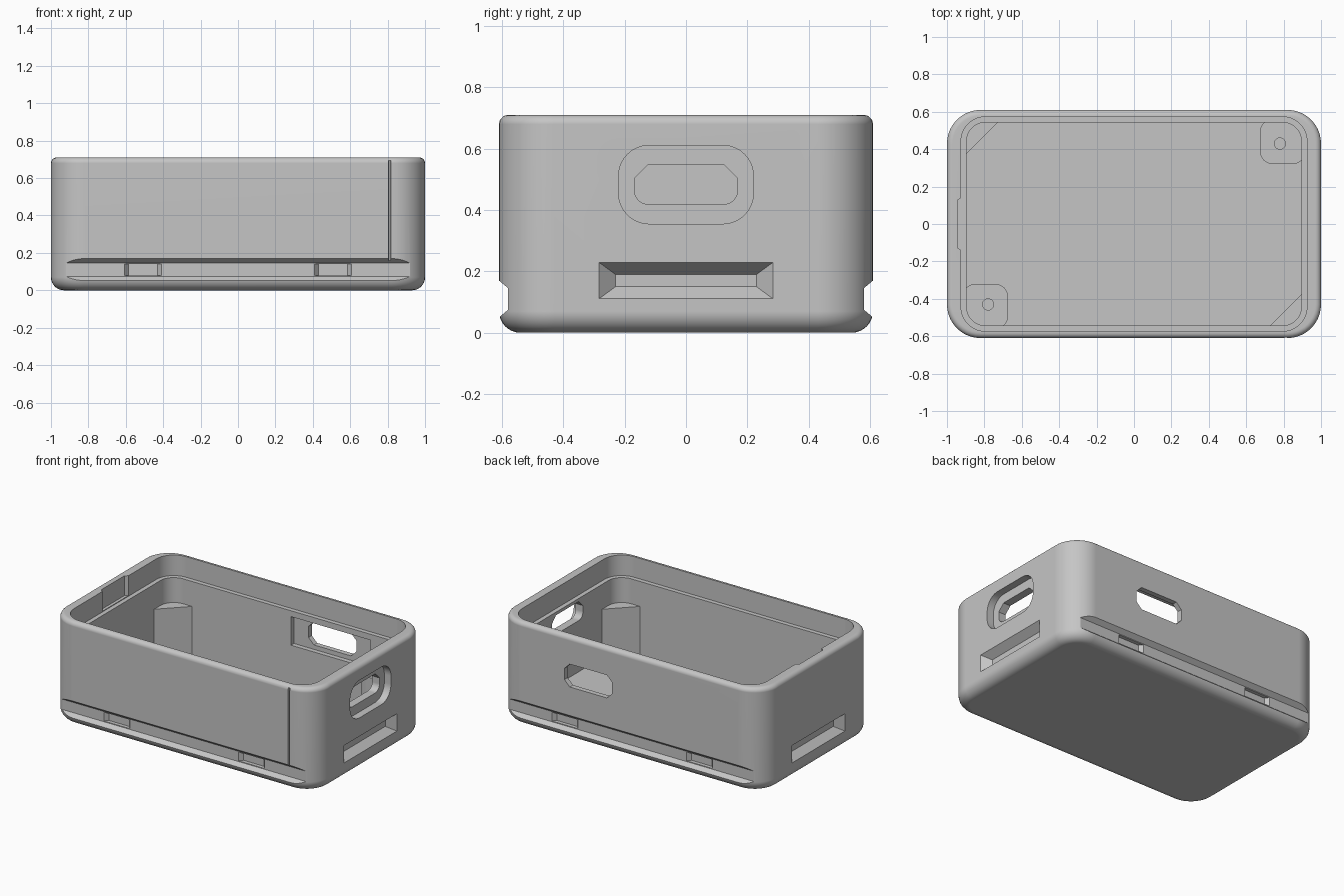
import bpy
import bmesh
from math import cos, sin, pi

cube = bpy.data.objects.get("Cube")
if cube:
    bpy.data.objects.remove(cube, do_unlink=True)

# Single grey plastic
GREY = (0.56, 0.56, 0.56, 1)
plastic = bpy.data.materials.new("grey plastic")
plastic.use_nodes = True
plastic.diffuse_color = GREY
plastic.node_tree.nodes["Principled BSDF"].inputs["Base Color"].default_value = GREY


def outline(cu, cv, hu, hv, r, steps=(10, 10, 10, 10)):
    """Rectangle with rounded corners; one step gives a chamfer."""
    pts = []
    for k, n in enumerate(steps):
        su, sv = ((1, 1), (-1, 1), (-1, -1), (1, -1))[k]
        for i in range(n + 1):
            a = pi / 2 * (k + i / n)
            pts.append((cu + su * (hu - r) + r * cos(a), cv + sv * (hv - r) + r * sin(a)))
    return pts


def rect(u0, u1, v0, v1):
    return [(u0, v0), (u1, v0), (u1, v1), (u0, v1)]


# Map outline coordinates (u, v) and distance d onto each side of the case
def on_x(s):
    return lambda u, v, d: (s * d, u, v)


def on_y(s):
    return lambda u, v, d: (u, s * d, v)


def on_z(s=1):
    return lambda u, v, d: (s * u, s * v, d)


def loft(name, place, sections):
    """Closed solid through a list of (distance, outline) sections."""
    bm = bmesh.new()
    rings = [[bm.verts.new(place(u, v, d)) for u, v in pts] for d, pts in sections]
    for a, b in zip(rings, rings[1:]):
        for i in range(len(a)):
            j = (i + 1) % len(a)
            bm.faces.new((a[i], a[j], b[j], b[i]))
    bm.faces.new(rings[0])
    bm.faces.new(rings[-1])
    bmesh.ops.recalc_face_normals(bm, faces=bm.faces)
    mesh = bpy.data.meshes.new(name)
    bm.to_mesh(mesh)
    bm.free()
    mesh.materials.append(plastic)
    ob = bpy.data.objects.new(name, mesh)
    bpy.context.collection.objects.link(ob)
    return ob


def activate(ob):
    bpy.ops.object.select_all(action='DESELECT')
    ob.select_set(True)
    bpy.context.view_layer.objects.active = ob


def cut(ob, cutters):
    activate(ob)
    for c in cutters:
        c.hide_render = True
        mod = ob.modifiers.new("cut", 'BOOLEAN')
        mod.operation = 'DIFFERENCE'
        mod.solver = 'EXACT'
        mod.object = c
        bpy.ops.object.modifier_apply(modifier=mod.name)
        bpy.data.objects.remove(c, do_unlink=True)


def finish(ob):
    activate(ob)
    bpy.ops.object.shade_smooth_by_angle(angle=pi / 7)
    mod = ob.modifiers.new("flat faces", 'WEIGHTED_NORMAL')
    mod.keep_sharp = True
    bpy.ops.object.modifier_apply(modifier=mod.name)


# Case shell: rounded outside, rim, lid ledge, cavity and floor
HX, HY, R, TOP = 1.0, 0.61, 0.18, 0.71
FLOOR, LEDGE = 0.07, 0.57


def shell(inset, z):
    return z, outline(0, 0, HX - inset, HY - inset, R - inset)


foot, lip = 0.07, 0.03
sections = []
for i in range(9):
    a = pi / 2 * i / 8
    sections.append(shell(foot * (1 - sin(a)), foot * (1 - cos(a))))
for i in range(6):
    a = pi / 2 * i / 5
    sections.append(shell(lip * (1 - cos(a)), TOP - lip + lip * sin(a)))
upper = outline(0, 0, 0.925, 0.573, 0.13)
lower = outline(0, 0, 0.895, 0.543, 0.1)
sections += [(TOP, upper), (LEDGE, upper), (LEDGE, lower), (FLOOR, lower)]
case = loft("case_shell", on_z(), sections)

cutters = []
for s in (-1, 1):
    # Long bevelled grooves low on the front and back
    cutters.append(loft("long_groove", on_y(s), [
        (0.58, rect(-1.1, 1.1, 0.075, 0.145)),
        (0.64, rect(-1.1, 1.1, 0.025, 0.195))]))
    # Small pockets inside the grooves
    for c in (-0.508, 0.508):
        cutters.append(loft("groove_pocket", on_y(s), [
            (0.555, rect(c - 0.078, c + 0.078, 0.08, 0.14)),
            (0.585, rect(c - 0.102, c + 0.102, 0.08, 0.14))]))
    # Bevelled slots at both ends
    cutters.append(loft("end_slot", on_x(s), [
        (0.95, rect(-0.23, 0.23, 0.15, 0.19)),
        (1.02, rect(-0.305, 0.305, 0.095, 0.245))]))

# Oblong port with its shallow recess
cutters.append(loft("port_recess", on_x(1), [
    (d, outline(0, 0.483, 0.22, 0.128, 0.1)) for d in (0.95, 1.1)]))
cutters.append(loft("port_hole", on_x(1), [
    (d, outline(0, 0.484, 0.168, 0.065, 0.045, (1, 1, 8, 8))) for d in (0.8, 0.98)]))

# Chamfered window in the back with a wider recess inside
cutters.append(loft("back_recess", on_y(1), [
    (d, rect(0.02, 0.62, 0.335, 0.53)) for d in (0.45, 0.575)]))
cutters.append(loft("back_window", on_y(1), [
    (d, outline(0.31, 0.443, 0.18, 0.078, 0.04, (1, 1, 1, 1))) for d in (0.5, 0.7)]))

# Lid notch and the thin vertical line on the front
cutters.append(loft("lid_notch", on_x(-1), [
    (0.9, rect(-0.16, 0.16, 0.575, 0.8)),
    (0.945, rect(-0.125, 0.125, 0.575, 0.8))]))
cutters.append(loft("front_line", on_y(-1), [
    (0.597, rect(0.806, 0.816, 0.16, 0.695)),
    (0.63, rect(0.802, 0.82, 0.16, 0.695))]))
cut(case, cutters)
finish(case)

# Inner supports: screw posts and triangular gussets in opposite corners
for s, side in ((1, "back"), (-1, "front")):
    post = loft(side + "_screw_post", on_z(s), [
        (z, outline(0.795, 0.44, 0.122, 0.12, 0.07)) for z in (0.05, 0.4)])
    hole = loft("screw_hole", on_z(s), [
        (z, outline(0.78, 0.43, 0.03, 0.03, 0.0299, (6, 6, 6, 6))) for z in (0.12, 0.5)])
    cut(post, [hole])
    finish(post)
    corner = [(-0.92, 0.35), (-0.71, 0.56), (-0.87, 0.56), (-0.92, 0.51)]
    finish(loft(side + "_gusset", on_z(s), [(z, corner) for z in (0.05, 0.4)]))
